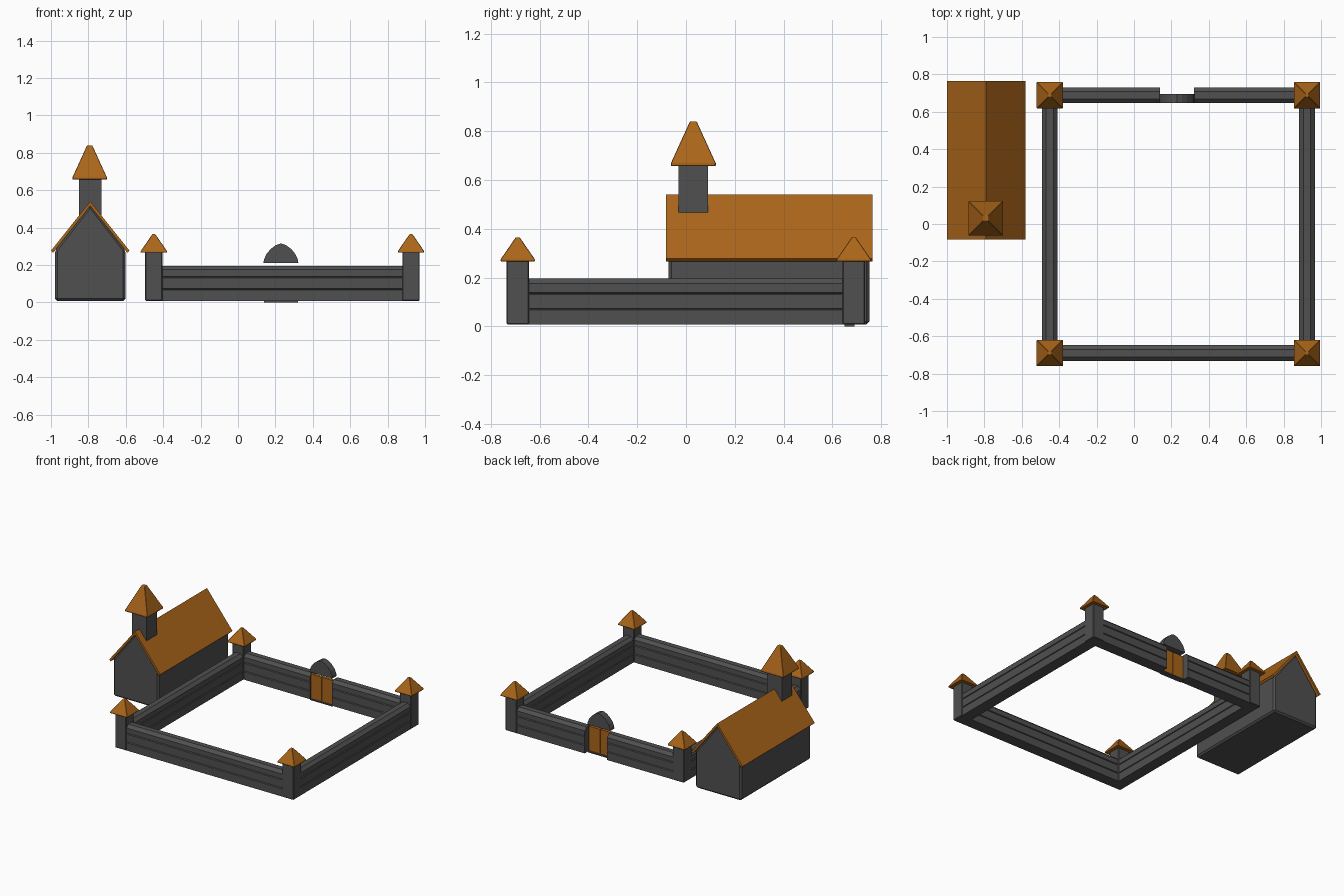
import bpy, bmesh, math
from mathutils import Matrix, Vector

if "Cube" in bpy.data.objects:
    bpy.data.objects.remove(bpy.data.objects["Cube"])


def material(name, rgb):
    m = bpy.data.materials.new(name)
    m.diffuse_color = (*rgb, 1)
    m.use_nodes = True
    m.node_tree.nodes["Principled BSDF"].inputs["Base Color"].default_value = m.diffuse_color
    return m


STONE = material("dark_stone", (0.08, 0.08, 0.08))
ORANGE = material("orange_tile", (0.40, 0.13, 0.01))


def finish(name, bm, mat, bevel=0):
    bmesh.ops.recalc_face_normals(bm, faces=bm.faces)
    mesh = bpy.data.meshes.new(name)
    bm.to_mesh(mesh)
    bm.free()
    ob = bpy.data.objects.new(name, mesh)
    bpy.context.collection.objects.link(ob)
    mesh.materials.append(mat)
    if bevel:
        mod = ob.modifiers.new("bevel", 'BEVEL')
        mod.width, mod.segments = bevel, 1
        mod.limit_method = 'ANGLE'
    return ob


def box(name, lo, hi, mat, bevel=0):
    lo, hi = Vector(lo), Vector(hi)
    bm = bmesh.new()
    bmesh.ops.create_cube(bm, size=1, matrix=Matrix.Translation((lo + hi) / 2)
                          @ Matrix.Diagonal((*(hi - lo), 1)))
    return finish(name, bm, mat, bevel)


def extrude(name, profile, start, end, mat, bevel=0):
    """Sweep an (across, height) profile along the straight line start-end."""
    start, end = Vector((*start, 0)), Vector((*end, 0))
    d = (end - start).normalized()
    side = Vector((d.y, -d.x, 0))
    bm = bmesh.new()
    face = bm.faces.new([bm.verts.new(start + side * u + Vector((0, 0, z))) for u, z in profile])
    out = bmesh.ops.extrude_face_region(bm, geom=[face])["geom"]
    bmesh.ops.translate(bm, vec=end - start,
                        verts=[g for g in out if isinstance(g, bmesh.types.BMVert)])
    if face.is_valid and len(face.link_loops if hasattr(face, "link_loops") else face.verts) < 3:
        bm.faces.remove(face)
    return finish(name, bm, mat, bevel)


def pyramid_roof(name, x, y, half, tip, z0, lip, z1):
    """Square roof with a short upright lip and a small flat tip."""
    bm = bmesh.new()
    rings = [[bm.verts.new((x + sx * h, y + sy * h, z))
              for sx, sy in ((-1, -1), (1, -1), (1, 1), (-1, 1))]
             for h, z in ((half, z0), (half, z0 + lip), (tip, z1))]
    for a, b in zip(rings, rings[1:]):
        for i in range(4):
            bm.faces.new((a[i], a[i - 1], b[i - 1], b[i]))
    bm.faces.new(rings[0])
    bm.faces.new(rings[-1])
    return finish(name, bm, ORANGE, 0.002)


# Enclosure walls: three stacked courses with V joints and a chamfered top
half_profile = [(0.042, 0.008), (0.042, 0.066), (0.035, 0.070), (0.042, 0.074),
                (0.042, 0.131), (0.035, 0.135), (0.042, 0.139),
                (0.042, 0.175), (0.020, 0.196)]
wall = half_profile + [(-u, z) for u, z in reversed(half_profile)]
XL, XR, YF, YB = -0.45, 0.925, -0.69, 0.688
G0, G1 = 0.138, 0.321
extrude("front_wall", wall, (XL, YF), (XR, YF), STONE)
extrude("left_wall", wall, (XL, YF), (XL, YB), STONE)
extrude("right_wall", wall, (XR, YF), (XR, YB), STONE)
extrude("back_wall_left", wall, (XL, YB), (G0, YB), STONE)
extrude("back_wall_right", wall, (G1, YB), (XR, YB), STONE)

# Corner posts with pyramid caps
for x in (XL, XR):
    for y in (YF, YB):
        box("corner_post", (x - 0.046, y - 0.046, 0.008), (x + 0.046, y + 0.046, 0.272),
            STONE, 0.004)
        pyramid_roof("post_cap", x, y, 0.07, 0.008, 0.266, 0.009, 0.365)

# Gate: two door leaves, threshold and pointed arch
gm = (G0 + G1) / 2
box("gate_door_left", (G0, 0.658, 0.008), (gm - 0.002, 0.678, 0.19), ORANGE)
box("gate_door_right", (gm + 0.002, 0.658, 0.008), (G1, 0.678, 0.19), ORANGE)
box("gate_threshold", (G0, 0.65, 0.0), (G1, 0.69, 0.009), STONE)
right = [(0.093, 0.21), (0.091, 0.228), (0.078, 0.258), (0.055, 0.286), (0.028, 0.306)]
arch = right + [(0, 0.316)] + [(-u, z) for u, z in reversed(right)]
extrude("gate_arch", arch, (gm, 0.646), (gm, 0.696), STONE)

# Chapel body and gabled roof
CX = -0.79
extrude("chapel_body", [(-0.188, 0.008), (0.188, 0.008), (0.188, 0.28), (0, 0.522),
                        (-0.188, 0.28)], (CX, -0.072), (CX, 0.752), STONE, 0.012)
extrude("chapel_roof", [(-0.21, 0.277), (0, 0.54), (0.21, 0.277), (0.198, 0.266),
                        (0, 0.516), (-0.198, 0.266)], (CX, -0.083), (CX, 0.764), ORANGE)

# Bell tower and spire
box("bell_tower", (CX - 0.061, -0.031, 0.42), (CX + 0.059, 0.091, 0.665), STONE)
pyramid_roof("spire", CX - 0.003, 0.03, 0.092, 0.014, 0.657, 0.012, 0.84)
